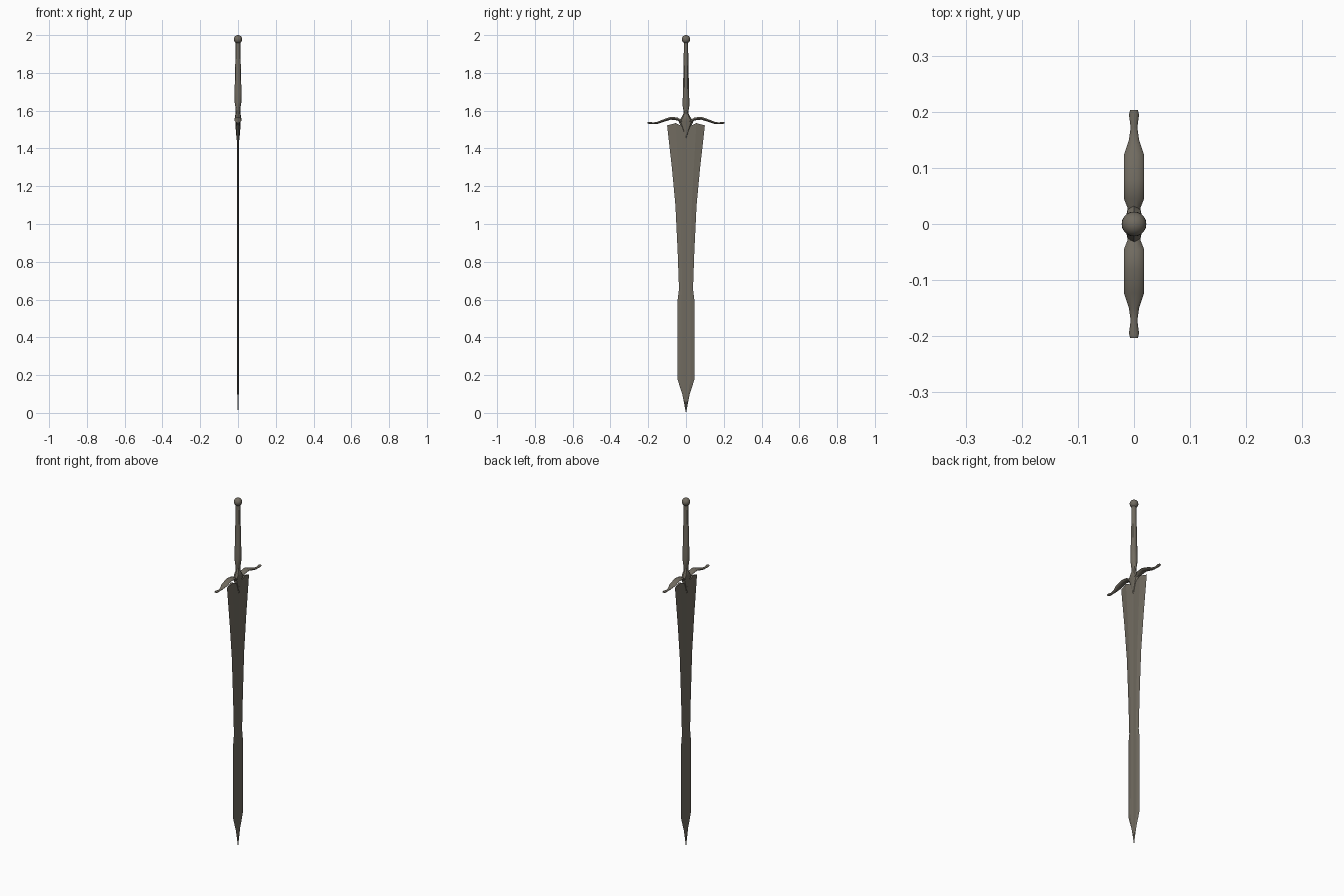
import bpy, bmesh, math

if "Cube" in bpy.data.objects:
    bpy.data.objects.remove(bpy.data.objects["Cube"])

steel = bpy.data.materials.new("weathered steel")
steel.diffuse_color = (0.165, 0.148, 0.118, 1)
steel.use_nodes = True
steel.node_tree.nodes["Principled BSDF"].inputs["Base Color"].default_value = steel.diffuse_color


def finish(name, bm, angle):
    bmesh.ops.remove_doubles(bm, verts=bm.verts, dist=1e-5)
    bmesh.ops.recalc_face_normals(bm, faces=bm.faces)
    me = bpy.data.meshes.new(name)
    bm.to_mesh(me)
    bm.free()
    ob = bpy.data.objects.new(name, me)
    bpy.context.collection.objects.link(ob)
    me.materials.append(steel)
    bpy.ops.object.select_all(action='DESELECT')
    ob.select_set(True)
    bpy.context.view_layer.objects.active = ob
    bpy.ops.object.shade_smooth_by_angle(angle=math.radians(angle))
    return ob


def loft(name, rings, angle=30):
    """Skin closed rings of points and cap both ends."""
    bm = bmesh.new()
    loops = [[bm.verts.new(p) for p in ring] for ring in rings]
    n = len(loops[0])
    for a, b in zip(loops, loops[1:]):
        for i in range(n):
            j = (i + 1) % n
            bm.faces.new((a[i], a[j], b[j], b[i]))
    bm.faces.new(loops[0][::-1])
    bm.faces.new(loops[-1])
    return finish(name, bm, angle)


def upright_ring(z, hy, hx, n):
    return [(hx * math.cos(2 * math.pi * i / n),
             hy * math.sin(2 * math.pi * i / n), z) for i in range(n)]


# Blade: bevelled edges around a shallow central fuller
def blade_ring(z, w, t, top=False):
    half = [(-1, 0), (-0.55, 1), (-0.25, 0.9), (0, 0.6), (0.25, 0.9), (0.55, 1)]
    pts = half + [(-y, -x) for y, x in half]
    def lift(y):
        return (0.012 * (1 - abs(y)) / 0.45 if abs(y) > 0.55 else
                0.012 - 0.05 * (0.55 - abs(y))) if top else 0
    return [(x * t, y * w, z + lift(y)) for y, x in pts]


blade_profile = [(0.0, 0.0006, 0.0006), (0.05, 0.010, 0.003), (0.10, 0.020, 0.004),
                 (0.135, 0.032, 0.004), (0.18, 0.045, 0.004), (0.60, 0.044, 0.004),
                 (0.655, 0.037, 0.004), (0.85, 0.044, 0.004), (1.10, 0.056, 0.005),
                 (1.30, 0.075, 0.006)]
loft("blade", [blade_ring(*p) for p in blade_profile] +
     [blade_ring(1.522, 0.1, 0.007, True)], 10)

# Centre of the guard, pointing down over the blade
centre = [(1.455, 0.001, 0.008), (1.50, 0.019, 0.012), (1.54, 0.038, 0.014),
          (1.552, 0.034, 0.017), (1.567, 0.022, 0.017), (1.585, 0.013, 0.012),
          (1.61, 0.012, 0.012)]
loft("guard_centre", [upright_ring(*p, 8) for p in centre])

# Guard arms: y, z, half width in x, half height
arm = [(0.0, 1.54, 0.012, 0.010), (0.03, 1.545, 0.012, 0.009), (0.045, 1.556, 0.018, 0.008),
       (0.08, 1.560, 0.018, 0.008), (0.123, 1.546, 0.018, 0.007), (0.15, 1.536, 0.009, 0.006),
       (0.172, 1.533, 0.006, 0.005), (0.195, 1.535, 0.009, 0.006), (0.203, 1.536, 0.007, 0.004)]
for side, s in (("left", -1), ("right", 1)):
    loft("guard_arm_" + side,
         [[(hx * math.cos(math.pi * i / 5), s * y, z + hz * math.sin(math.pi * i / 5))
           for i in range(10)] for y, z, hx, hz in arm], 40)

# Grip
grip = [(1.595, 0.012, 0.011), (1.615, 0.017, 0.013), (1.645, 0.018, 0.018),
        (1.70, 0.016, 0.018), (1.80, 0.014, 0.016), (1.90, 0.012, 0.013), (1.97, 0.011, 0.012)]
loft("grip", [upright_ring(*p, 12) for p in grip])

# Pommel ball
bm = bmesh.new()
bmesh.ops.create_uvsphere(bm, u_segments=20, v_segments=12, radius=0.022)
bmesh.ops.translate(bm, verts=bm.verts, vec=(0, 0, 1.978))
finish("pommel", bm, 40)
